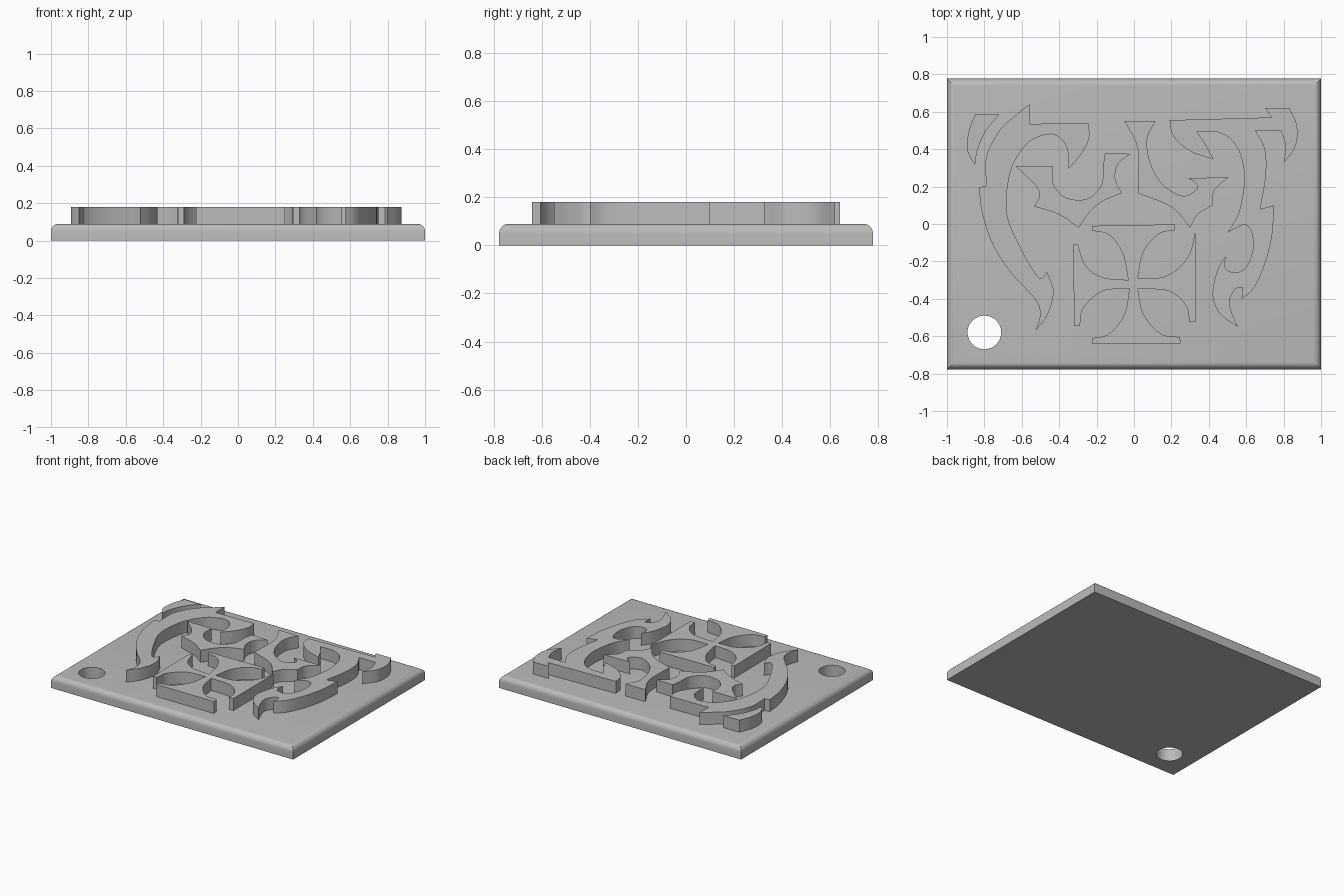
import bpy, bmesh

if "Cube" in bpy.data.objects:
    bpy.data.objects.remove(bpy.data.objects["Cube"])

grey = bpy.data.materials.new("plain grey")
grey.diffuse_color = (0.5, 0.5, 0.5, 1)
grey.use_nodes = True
grey.node_tree.nodes["Principled BSDF"].inputs["Base Color"].default_value = grey.diffuse_color
PLATE_Z, TOP_Z = 0.09, 0.18


def make_object(name, bm):
    bmesh.ops.recalc_face_normals(bm, faces=bm.faces[:])
    mesh = bpy.data.meshes.new(name)
    bm.to_mesh(mesh)
    bm.free()
    mesh.materials.append(grey)
    obj = bpy.data.objects.new(name, mesh)
    bpy.context.collection.objects.link(obj)
    return obj


def smooth(obj):
    bpy.ops.object.select_all(action='DESELECT')
    obj.select_set(True)
    bpy.context.view_layer.objects.active = obj
    bpy.ops.object.shade_smooth_by_angle(angle=0.5)


def spline(pts, steps=6):
    """Catmull-Rom through one stroke; two points stay a straight line."""
    if len(pts) == 2:
        return [pts[0]]
    ext = lambda a, b: (2 * a[0] - b[0], 2 * a[1] - b[1])
    p = [ext(pts[0], pts[1]), *pts, ext(pts[-1], pts[-2])]
    out = []
    for i in range(1, len(p) - 2):
        a, b, c, d = p[i - 1:i + 3]
        for s in range(steps):
            t = s / steps
            out.append(tuple(0.5 * (2 * b[k] + (c[k] - a[k]) * t
                       + (2 * a[k] - 5 * b[k] + 4 * c[k] - d[k]) * t * t
                       + (3 * b[k] - a[k] - 3 * c[k] + d[k]) * t ** 3) for k in (0, 1)))
    return out


def relief(name, strokes):
    """Each stroke starts at a sharp corner and runs to the next stroke's start."""
    outline = []
    for i, stroke in enumerate(strokes):
        outline += spline(stroke + [strokes[(i + 1) % len(strokes)][0]])
    bm = bmesh.new()
    face = bm.faces.new([bm.verts.new((x, y, PLATE_Z - 0.005)) for x, y in outline])
    grown = bmesh.ops.extrude_face_region(bm, geom=[face])["geom"]
    for v in grown:
        if isinstance(v, bmesh.types.BMVert):
            v.co.z = TOP_Z
    smooth(make_object(name, bm))


# base plate with rounded upper edges
bm = bmesh.new()
bmesh.ops.create_cube(bm, size=1)
for v in bm.verts:
    v.co = (v.co.x * 2, v.co.y * 1.555, (v.co.z + 0.5) * PLATE_Z)
rim = [e for e in bm.edges if all(v.co.z > 0.05 for v in e.verts)]
bmesh.ops.bevel(bm, geom=rim, offset=0.04, segments=6, profile=0.5, affect='EDGES')
plate = make_object("base_plate", bm)

# hanging hole
bm = bmesh.new()
bmesh.ops.create_cone(bm, cap_ends=True, segments=48, radius1=0.09, radius2=0.09, depth=1)
cutter = make_object("hole_cutter", bm)
cutter.location = (-0.8, -0.58, 0)
cut = plate.modifiers.new("hole", 'BOOLEAN')
cut.object, cut.operation, cut.solver = cutter, 'DIFFERENCE', 'EXACT'
bpy.context.view_layer.objects.active = plate
plate.select_set(True)
bpy.ops.object.modifier_apply(modifier="hole")
bpy.data.objects.remove(cutter)
smooth(plate)

# left crescent
relief("left_crescent", [
    [(-.85, .585)],
    [(-.72, .585), (-.79, .50), (-.835, .40)],
    [(-.85, .315), (-.89, .39), (-.885, .49)]])

# left sweeping scroll
relief("left_scroll", [
    [(-.56, .64)],
    [(-.56, .535)],
    [(-.245, .54), (-.24, .46), (-.285, .37)],
    [(-.35, .295), (-.36, .41), (-.42, .475), (-.50, .47), (-.58, .42), (-.66, .28),
     (-.68, .06), (-.61, -.12), (-.53, -.26), (-.495, -.29)],
    [(-.465, -.255), (-.43, -.36), (-.46, -.48)],
    [(-.525, -.57), (-.502, -.48), (-.53, -.40), (-.65, -.27), (-.75, -.12), (-.81, .05)],
    [(-.83, .195)],
    [(-.79, .205), (-.79, .36), (-.72, .50), (-.64, .575)]])

# left inner scroll
relief("left_inner_scroll", [
    [(-.635, .31)],
    [(-.435, .31), (-.43, .21), (-.36, .14), (-.25, .135), (-.175, .21), (-.165, .31)],
    [(-.155, .38)],
    [(-.02, .375), (-.085, .32), (-.10, .24)],
    [(-.065, .165), (-.17, .12), (-.24, .06)],
    [(-.295, -.02), (-.40, .05)],
    [(-.535, .095), (-.505, .15), (-.53, .21)]])

# right inner scroll
relief("right_inner_scroll", [
    [(-.05, .55)],
    [(.115, .55), (.07, .45), (.09, .32), (.155, .21), (.26, .15), (.335, .185), (.33, .22)],
    [(.29, .245)],
    [(.505, .25), (.43, .18)],
    [(.42, .10), (.34, .05)],
    [(.30, -.02), (.20, .09)],
    [(.02, .165), (.02, .40)]])

# right sweeping scroll
relief("right_scroll", [
    [(.19, .555)],
    [(.735, .57)],
    [(.70, .62)],
    [(.83, .62), (.87, .53), (.865, .42)],
    [(.80, .325), (.81, .42)],
    [(.785, .50)],
    [(.65, .50), (.70, .40), (.705, .26)],
    [(.675, .08)],
    [(.75, .10), (.735, -.08), (.69, -.24), (.635, -.35)],
    [(.575, -.40)],
    [(.58, -.34), (.545, -.345), (.51, -.41), (.525, -.48)],
    [(.555, -.55), (.46, -.48), (.42, -.38), (.445, -.25)],
    [(.49, -.17), (.49, -.235), (.54, -.26), (.60, -.23), (.635, -.14), (.63, -.05), (.59, -.005)],
    [(.50, -.045), (.56, .06), (.59, .24), (.565, .38), (.51, .46)],
    [(.44, .495)],
    [(.335, .495), (.38, .43)],
    [(.425, .345), (.30, .39), (.21, .47)]])

# cross with flared, curved arms
relief("flared_cross", [
    [(-.225, -.01)],
    [(.22, -.002)],
    [(.22, -.032), (.13, -.055), (.05, -.15)],
    [(.02, -.29), (.15, -.285), (.245, -.23), (.30, -.15)],
    [(.325, -.05)],
    [(.33, -.05)],
    [(.33, -.525)],
    [(.295, -.525), (.28, -.44), (.19, -.36)],
    [(.02, -.345), (.05, -.48), (.14, -.585)],
    [(.245, -.605)],
    [(.25, -.64)],
    [(-.225, -.64)],
    [(-.225, -.612), (-.13, -.585), (-.05, -.48)],
    [(-.025, -.345), (-.17, -.36), (-.27, -.45)],
    [(-.29, -.545)],
    [(-.32, -.545)],
    [(-.325, -.11)],
    [(-.30, -.11), (-.26, -.22), (-.17, -.285)],
    [(-.03, -.30), (-.06, -.16), (-.13, -.06)],
    [(-.225, -.035)]])
